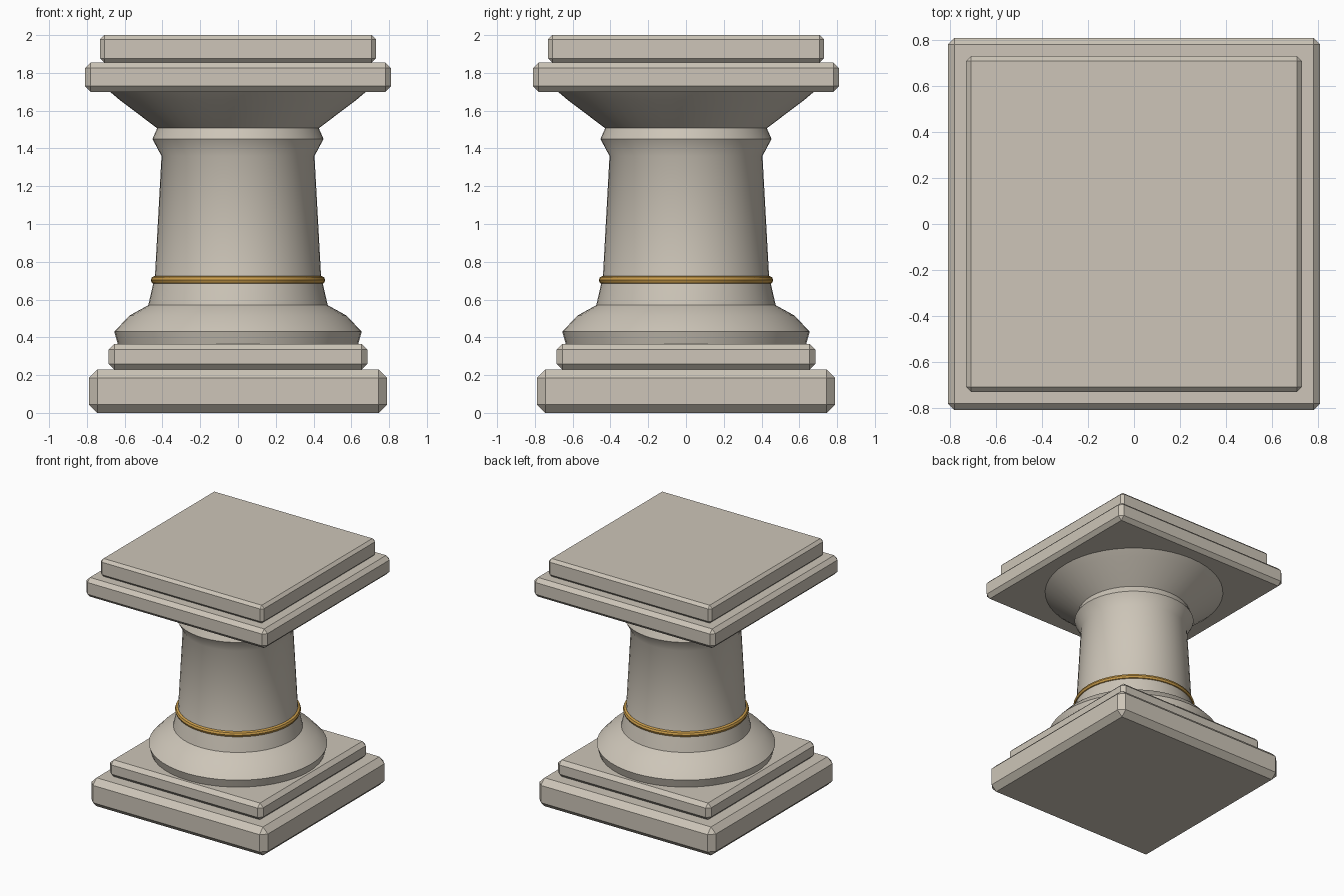
import bpy, bmesh, math

cube = bpy.data.objects.get("Cube")
if cube:
    bpy.data.objects.remove(cube, do_unlink=True)

SEGMENTS = 48


def make_material(name, colour):
    mat = bpy.data.materials.new(name)
    mat.use_nodes = True
    mat.diffuse_color = (*colour, 1)
    mat.node_tree.nodes["Principled BSDF"].inputs["Base Color"].default_value = (*colour, 1)
    return mat


stone = make_material("warm stone", (0.61, 0.56, 0.48))
gold = make_material("gold", (0.60, 0.34, 0.07))


def add_slab(name, half, bottom, top, bevel):
    """Square slab with chamfered edges."""
    bm = bmesh.new()
    bmesh.ops.create_cube(bm, size=1)
    bmesh.ops.scale(bm, vec=(2 * half, 2 * half, top - bottom), verts=bm.verts)
    bmesh.ops.bevel(bm, geom=bm.edges[:], offset=bevel, segments=1, affect='EDGES')
    mesh = bpy.data.meshes.new(name)
    bm.to_mesh(mesh)
    bm.free()
    obj = bpy.data.objects.new(name, mesh)
    obj.location.z = (bottom + top) / 2
    bpy.context.collection.objects.link(obj)
    mesh.materials.append(stone)


def add_lathe(name, profile):
    """Revolve (radius, height) points round the z axis and cap both ends."""
    bm = bmesh.new()
    rings = []
    for r, z in profile:
        rings.append([bm.verts.new((r * math.cos(a), r * math.sin(a), z))
                      for a in (math.tau * i / SEGMENTS for i in range(SEGMENTS))])
    for low, high in zip(rings, rings[1:]):
        for i in range(SEGMENTS):
            j = (i + 1) % SEGMENTS
            bm.faces.new((low[i], low[j], high[j], high[i]))
    bm.faces.new(rings[0][::-1])
    bm.faces.new(rings[-1])
    mesh = bpy.data.meshes.new(name)
    bm.to_mesh(mesh)
    bm.free()
    obj = bpy.data.objects.new(name, mesh)
    bpy.context.collection.objects.link(obj)
    mesh.materials.append(stone)
    smooth(obj)


def smooth(obj):
    bpy.ops.object.select_all(action='DESELECT')
    obj.select_set(True)
    bpy.context.view_layer.objects.active = obj
    bpy.ops.object.shade_smooth_by_angle(angle=math.radians(32))


# Square steps below and above the column
add_slab("base_plinth", 0.79, 0.0, 0.23, 0.045)
add_slab("upper_plinth", 0.685, 0.23, 0.365, 0.03)
add_slab("abacus", 0.81, 1.70, 1.855, 0.03)
add_slab("top_slab", 0.73, 1.855, 2.0, 0.022)

# Turned column: foot moulding, tapering shaft, neck ring and flared capital
add_lathe("column", [
    (0.635, 0.36), (0.655, 0.43), (0.575, 0.515), (0.475, 0.57),
    (0.45, 0.68), (0.44, 0.72), (0.405, 1.36),
    (0.453, 1.45), (0.428, 1.507), (0.627, 1.657), (0.68, 1.702)])

# Gold band round the foot of the shaft
bpy.ops.mesh.primitive_torus_add(major_radius=0.44, minor_radius=0.022,
                                 major_segments=SEGMENTS, minor_segments=8,
                                 location=(0, 0, 0.703))
band = bpy.context.object
band.name = "gold_band"
band.data.materials.append(gold)
smooth(band)
